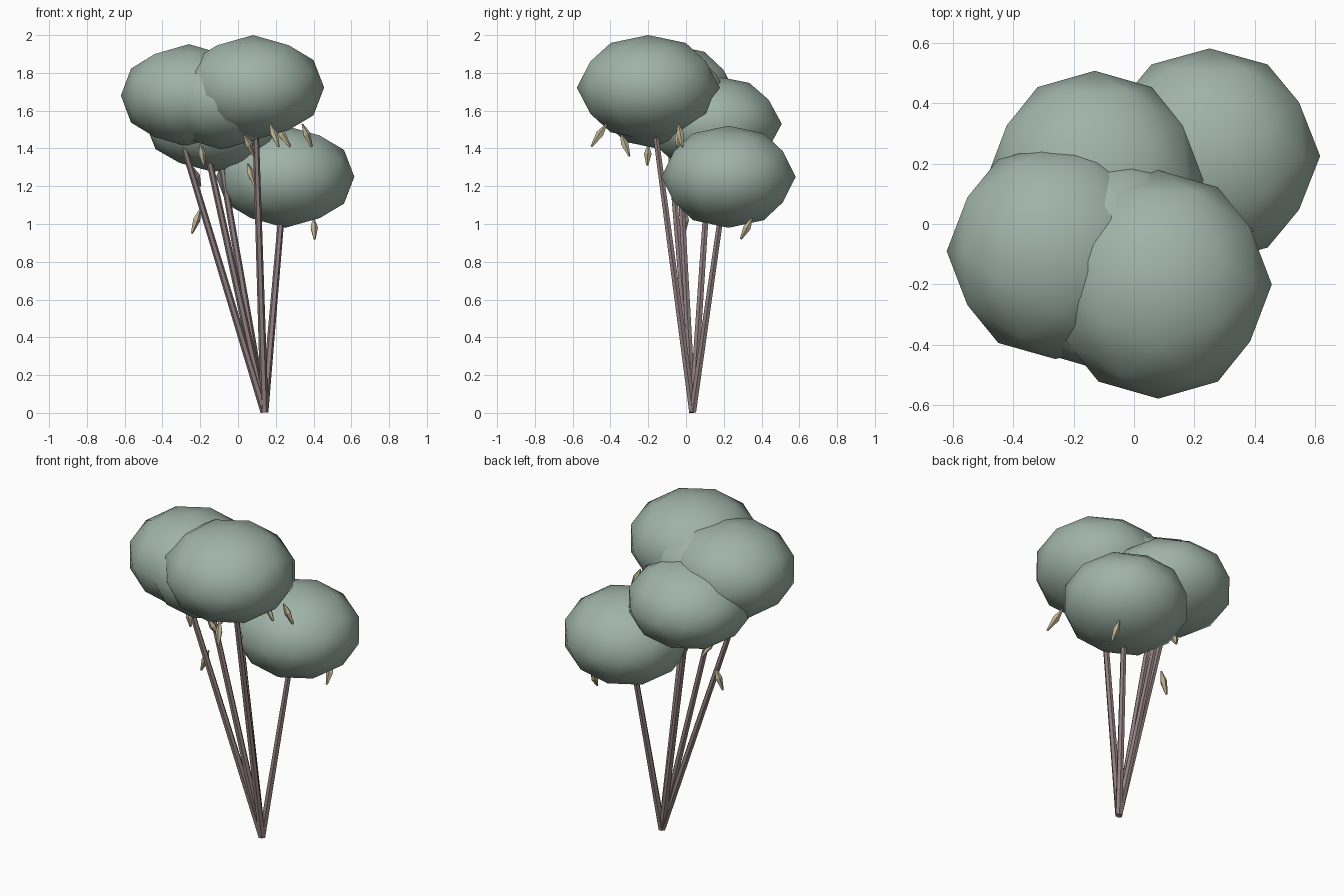
import bpy, bmesh, math
from mathutils import Vector

if "Cube" in bpy.data.objects:
    bpy.data.objects.remove(bpy.data.objects["Cube"])


def material(name, rgb):
    m = bpy.data.materials.new(name)
    m.diffuse_color = (*rgb, 1)
    m.use_nodes = True
    m.node_tree.nodes["Principled BSDF"].inputs["Base Color"].default_value = m.diffuse_color
    return m


LEAF = material("sage_green", (0.35, 0.455, 0.395))
BARK = material("mauve_bark", (0.29, 0.215, 0.22))
POD = material("straw", (0.52, 0.45, 0.29))


def make(name, bm, mat, smooth):
    bmesh.ops.recalc_face_normals(bm, faces=bm.faces[:])
    for f in bm.faces:
        f.smooth = smooth
    me = bpy.data.meshes.new(name)
    bm.to_mesh(me)
    bm.free()
    me.materials.append(mat)
    ob = bpy.data.objects.new(name, me)
    bpy.context.collection.objects.link(ob)


# Unit ball: icosahedron corners plus edge midpoints
T = (1 + math.sqrt(5)) / 2
CORNERS = []
for a in (-1, 1):
    for b in (-T, T):
        CORNERS += [Vector((a, b, 0)), Vector((0, a, b)), Vector((b, 0, a))]
BALL = [c.normalized() for c in CORNERS]
for i, p in enumerate(CORNERS):
    for q in CORNERS[i + 1:]:
        if (p - q).length < 2.1:
            BALL.append((p + q).normalized())


def blob(name, centre, radii):
    bm = bmesh.new()
    for p in BALL:
        bm.verts.new([c + r * v for c, r, v in zip(centre, radii, p)])
    bmesh.ops.convex_hull(bm, input=bm.verts[:])
    make(name, bm, LEAF, True)


def spindle(name, a, b, rings, sides, mat, smooth):
    """Rings of (fraction along a-b, radius), capped at both ends."""
    a, b = Vector(a), Vector(b)
    d = (b - a).normalized()
    u = d.cross(Vector((0, 1, 0))).normalized()
    w = d.cross(u)
    bm = bmesh.new()
    loops = []
    for t, r in rings:
        c = a.lerp(b, t)
        loops.append([bm.verts.new(c + r * (u * math.cos(k * math.tau / sides) + w * math.sin(k * math.tau / sides)))
                      for k in range(sides)])
    for l0, l1 in zip(loops, loops[1:]):
        for k in range(sides):
            n = (k + 1) % sides
            bm.faces.new((l0[k], l0[n], l1[n], l1[k]))
    bm.faces.new(loops[0])
    bm.faces.new(loops[-1])
    make(name, bm, mat, smooth)


# Foliage crowns
blob("crown_front", (0.08, -0.20, 1.722), (0.376, 0.378, 0.278))
blob("crown_left", (-0.26, -0.09, 1.68), (0.36, 0.357, 0.272))
blob("crown_back", (-0.13, 0.145, 1.53), (0.36, 0.362, 0.255))
blob("crown_middle", (-0.085, -0.13, 1.66), (0.355, 0.36, 0.265))
blob("crown_low_right", (0.25, 0.225, 1.25), (0.366, 0.356, 0.27))

# Stems fanning out from one root point
ROOT = (0.14, 0.035, 0.005)
TIPS = [(0.09, -0.18, 1.62), (-0.345, -0.1, 1.6), (-0.12, 0.135, 1.5),
        (-0.21, -0.05, 1.6), (0.245, 0.21, 1.22)]
for i, tip in enumerate(TIPS):
    spindle(f"stem_{i + 1}", ROOT, tip, [(0, 0.021), (1, 0.016)], 6, BARK, False)

# Hanging seed pods: top and bottom points
PODS = [((-0.20, 0.0, 1.08), (-0.245, -0.01, 0.95)),
        ((-0.24, 0.06, 1.30), (-0.20, 0.13, 1.20)),
        ((0.05, -0.07, 1.32), (0.085, -0.09, 1.21)),
        ((0.03, -0.345, 1.475), (0.085, -0.30, 1.36)),
        ((0.17, -0.42, 1.53), (0.215, -0.50, 1.41)),
        ((0.20, -0.03, 1.52), (0.275, -0.05, 1.41)),
        ((0.34, -0.04, 1.53), (0.39, -0.02, 1.41)),
        ((0.40, 0.35, 1.03), (0.405, 0.29, 0.92)),
        ((-0.20, -0.20, 1.42), (-0.18, -0.205, 1.31))]
for i, (a, b) in enumerate(PODS):
    spindle(f"pod_{i + 1}", a, b, [(0, 0.004), (0.45, 0.021), (1, 0.006)], 5, POD, False)
